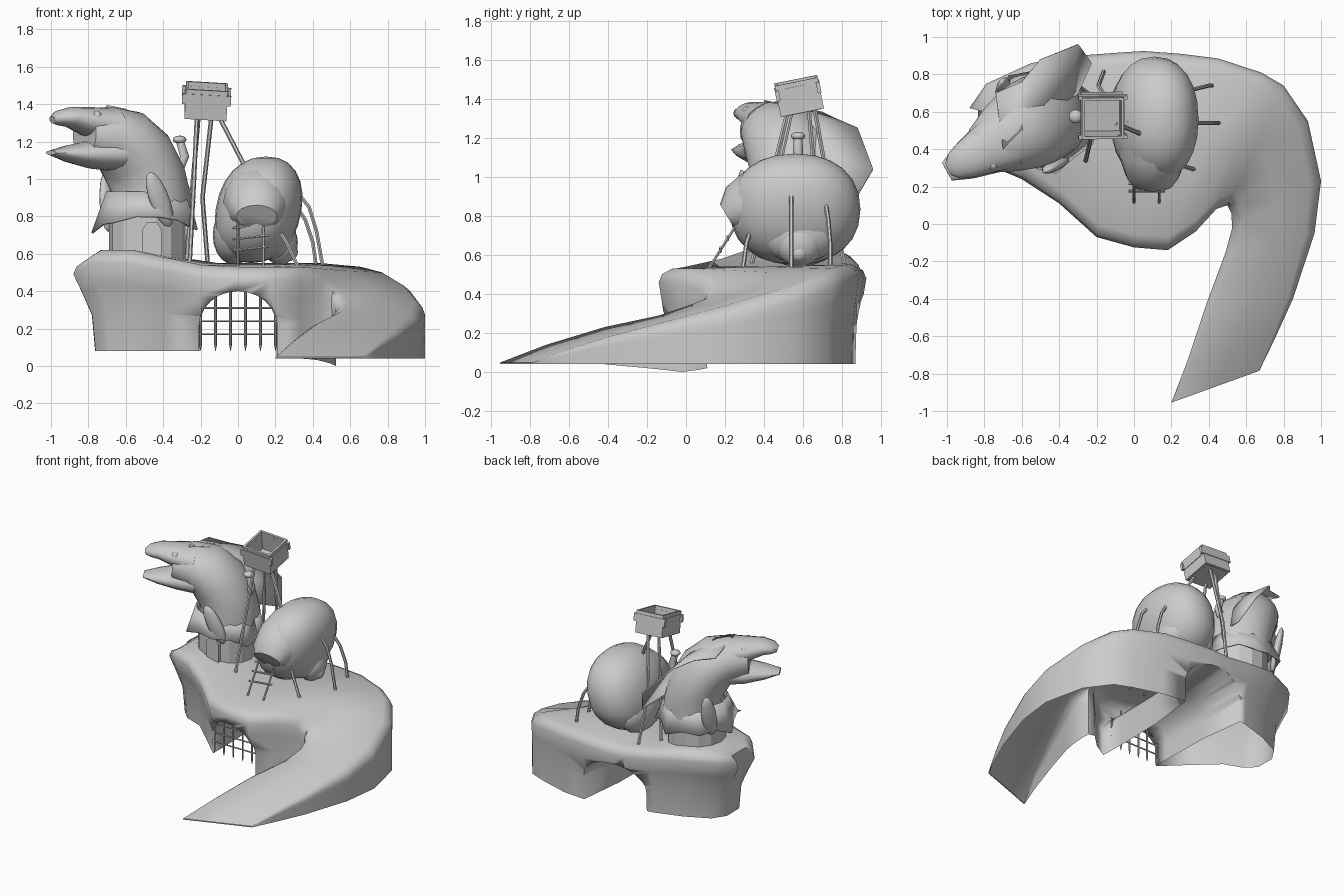
import bpy, bmesh, math
from mathutils import Vector, Matrix

cube = bpy.data.objects.get("Cube")
if cube:
    bpy.data.objects.remove(cube, do_unlink=True)

clay = bpy.data.materials.new("clay_grey")
clay.use_nodes = True
grey = (0.6, 0.6, 0.6, 1)
clay.diffuse_color = grey
clay.node_tree.nodes["Principled BSDF"].inputs["Base Color"].default_value = grey


def finish(name, bm, angle=40):
    bmesh.ops.recalc_face_normals(bm, faces=bm.faces[:])
    me = bpy.data.meshes.new(name)
    bm.to_mesh(me)
    bm.free()
    me.materials.append(clay)
    ob = bpy.data.objects.new(name, me)
    bpy.context.collection.objects.link(ob)
    bpy.ops.object.select_all(action='DESELECT')
    ob.select_set(True)
    bpy.context.view_layer.objects.active = ob
    bpy.ops.object.shade_smooth_by_angle(angle=math.radians(angle))
    return ob


def loft(name, rings, angle=40):
    """Skin a list of closed rings and cap both ends."""
    bm = bmesh.new()
    loops = [[bm.verts.new(p) for p in ring] for ring in rings]
    n = len(loops[0])
    for a, b in zip(loops, loops[1:]):
        for i in range(n):
            j = (i + 1) % n
            bm.faces.new((a[i], a[j], b[j], b[i]))
    bm.faces.new(loops[0][::-1])
    bm.faces.new(loops[-1])
    return finish(name, bm, angle)


def spine(name, stations, hint=(1, 0, 0), sides=16, angle=50):
    """Elliptical sections along a path: (point, half width, half height)."""
    pts = [Vector(s[0]) for s in stations]
    rings = []
    for k, (p, w, h) in enumerate(stations):
        t = (pts[min(k + 1, len(pts) - 1)] - pts[max(k - 1, 0)]).normalized()
        side = Vector(hint)
        side = (side - t * side.dot(t)).normalized()
        up = t.cross(side)
        rings.append([pts[k] + side * w * math.cos(a) + up * h * math.sin(a)
                      for a in (math.tau * i / sides for i in range(sides))])
    return loft(name, rings, angle)


def rod(name, pts, r=0.01, hint=(1, 0, 0)):
    return spine(name, [(p, r, r) for p in pts], hint, 6)


def ball(name, centre, size, rot=(0, 0, 0), seg=20):
    bm = bmesh.new()
    bmesh.ops.create_uvsphere(bm, u_segments=seg, v_segments=seg // 2, radius=1)
    turn = Matrix.LocRotScale(Vector(centre), None, None) @ \
        Matrix.Rotation(rot[2], 4, 'Z') @ Matrix.Rotation(rot[1], 4, 'Y') @ \
        Matrix.Rotation(rot[0], 4, 'X') @ Matrix.Diagonal((*size, 1))
    bm.transform(turn)
    return finish(name, bm, 60)


def box(name, centre, size, turn=Matrix.Identity(4)):
    bm = bmesh.new()
    bmesh.ops.create_cube(bm, size=1)
    bm.transform(turn @ Matrix.Translation(centre) @ Matrix.Diagonal((*size, 1)))
    return finish(name, bm, 20)


# Island and curling ramp: inner x, y, z, outer x, y, z, base inset, inner base z
track = [
    (-.88, .42, .56, -.88, .62, .56, .12, .08), (-.79, .32, .62, -.79, .75, .62, .11, .08),
    (-.60, .24, .62, -.55, .86, .62, .09, .08), (-.40, .11, .58, -.30, .90, .58, .06, .08),
    (-.20, -.07, .54, -.10, .915, .55, .05, .08), (0, -.125, .53, .05, .925, .55, .045, .07),
    (.18, -.14, .53, .25, .91, .55, .04, .05), (.33, -.04, .53, .45, .885, .55, .035, .04),
    (.44, .08, .49, .68, .81, .53, .03, .03), (.50, .10, .43, .80, .74, .50, .01, .02),
    (.52, .06, .38, .93, .55, .43, .0, .01), (.525, -.02, .34, 1.0, .23, .34, 0, 0),
    (.49, -.15, .29, .965, -.05, .27, 0, .015), (.39, -.42, .23, .85, -.40, .18, 0, .04),
    (.29, -.72, .14, .75, -.62, .11, 0, .04), (.20, -.955, .048, .67, -.785, .048, 0, .04)]
rings = []
for ix, iy, iz, ox, oy, oz, inset, base in track:
    a, b = Vector((ix, iy, 0)), Vector((ox, oy, 0))
    across = (b - a).normalized()

    def wall(p, z, low, d):
        if ix < -.5:
            d = (Vector((-.42, .5, 0)) - p).normalized()
        drop = min(.07, .22 * (z - low))
        up = lambda v, h: v + Vector((0, 0, h))
        return [up(p + d * inset, low), up(p + d * inset * .85, low + (z - low) * .4),
                up(p + d * inset * .4, low + (z - low) * .65),
                up(p, z - drop), up(p + d * drop * .25, z - drop * .4), up(p + d * drop, z)]
    left = wall(a, iz, base, across)
    right = wall(b, oz, .08 if ix < 0 else .04, -across)
    rings.append(left + [(left[-1] + right[-1]) / 2] + right[::-1])
island = loft("island", rings, 50)

# Arched tunnel cut through the island, then the underside left open
rings = []
for y, half in ((-.3, .215), (.1, .205), (.5, .215), (1.1, .29)):
    arc = [(half * math.cos(math.pi * i / 12), y, .22 + .18 * math.sin(math.pi * i / 12))
           for i in range(13)]
    rings.append([(half, y, -.2)] + arc + [(-half, y, -.2)])
cutter = loft("tunnel_cutter", rings)
cutter.hide_render = True
cutter.hide_viewport = True
cut = island.modifiers.new("tunnel", 'BOOLEAN')
cut.object = cutter
cut.solver = 'EXACT'
bpy.context.view_layer.update()
graph = bpy.context.evaluated_depsgraph_get()
bm = bmesh.new()
bm.from_object(island, graph)
bottom = [f for f in bm.faces if f.normal.z < -.8 and f.calc_center_median().z < .1]
bmesh.ops.delete(bm, geom=bottom, context='FACES')
island.modifiers.clear()
bm.to_mesh(island.data)
bm.free()
bpy.data.objects.remove(cutter, do_unlink=True)

# Portcullis
for i in range(6):
    x = -.2 + i * .08
    top = .3 if abs(x) > .15 else .4
    spine("gate_bar", [((x, 0, top), .007, .007), ((x, 0, .11), .007, .007),
                       ((x, 0, .08), .001, .001)], sides=6)
for z in (.17, .24, .31):
    rod("gate_crossbar", [(-.21, 0, z), (.21, 0, z)], .005, (0, 1, 0))

# Drum tower under the fish, with its door
hub = Vector((-.485, .56, 0))
spine("tower_drum", [(hub + Vector((0, 0, z)), .205, .205) for z in (.55, .84)], sides=14, angle=20)
door = [(-.05, .58), (.05, .58), (.05, .73), (.025, .77), (-.025, .77), (-.05, .73)]
loft("tower_door", [[(x - .46, y, z) for x, z in door] for y in (.345, .37)], 20)

# Fish body, jaws and eyes
facing = (.46, -.89, 0)
spine("fish_body", [((-.475, .57, .80), .235, .225), ((-.47, .57, .90), .235, .215),
                    ((-.485, .57, 1.0), .24, .20), ((-.545, .54, 1.12), .24, .20),
                    ((-.62, .50, 1.20), .225, .185), ((-.71, .45, 1.235), .19, .155),
                    ((-.82, .39, 1.24), .13, .125)], facing, 20)
spine("upper_jaw", [((-.68, .46, 1.29), .17, .09), ((-.80, .395, 1.305), .13, .08),
                    ((-.90, .34, 1.33), .10, .055), ((-.96, .31, 1.325), .075, .04),
                    ((-.99, .295, 1.315), .04, .02)], facing)
spine("lower_jaw", [((-.66, .46, 1.14), .18, .10), ((-.79, .40, 1.13), .14, .075),
                    ((-.91, .33, 1.135), .10, .045), ((-1.0, .28, 1.14), .055, .012)], facing)
for x, y in ((-.755, .315), (-.83, .48)):
    ball("fish_eye", (x, y, 1.335), (.028, .028, .028), seg=12)


def sheet(name, inner, outer):
    bm = bmesh.new()
    a, b = [[bm.verts.new(p) for p in row] for row in (inner, outer)]
    for i in range(len(a) - 1):
        bm.faces.new((a[i], a[i + 1], b[i + 1], b[i]))
    ob = finish(name, bm, 30)
    mod = ob.modifiers.new("thickness", 'SOLIDIFY')
    mod.thickness = .01
    mod.offset = 0
    return ob


# Jagged back fin and skirt of scales
sheet("back_fin",
      [(-.70, .40, 1.39), (-.60, .50, 1.37), (-.48, .58, 1.28), (-.37, .62, 1.13), (-.32, .66, .95)],
      [(-.74, .70, 1.33), (-.60, .76, 1.30), (-.50, .88, 1.25), (-.30, .96, 1.04), (-.23, .86, .87)])
inner, outer = [], []
for i in range(15):
    a = math.tau * i / 14
    out = .295 if i % 2 else .26
    drop = .02 + .09 * max(0, abs(math.cos(a)), math.sin(a)) ** 2 * (1 if i % 2 else .6)
    d = Vector((math.cos(a), math.sin(a), 0))
    inner.append(hub + d * .215 + Vector((0, 0, .93)))
    outer.append(hub + d * out + Vector((0, 0, .82 - drop)))
sheet("scale_skirt", inner, outer)

# Side fins
ball("front_side_fin", (-.42, .315, .89), (.055, .03, .16), (.1, -.4, .3), 14)
ball("back_side_fin", (-.70, .72, .88), (.055, .03, .17), (-.2, .2, .9), 14)

# Bent chimney
spine("chimney", [((-.36, .575, 1.04), .022, .022), ((-.31, .575, 1.06), .026, .026),
                  ((-.285, .575, 1.12), .026, .026), ((-.31, .575, 1.2), .022, .022)],
      (0, 1, 0), 10)
ball("chimney_cap", (-.312, .575, 1.21), (.037, .037, .022), seg=12)

# Shell house: body squared off and leaning, hooded mouth, side whorls
shell = ball("shell_body", (0, 0, 0), (1, 1, 1), seg=24)
for v in shell.data.vertices:
    x, y, z = (math.copysign(abs(c) ** .9, c) for c in v.co)
    v.co = (.11 + .23 * x + .04 * z, .56 + .335 * y, .835 + .285 * z)
spine("shell_mouth", [((.11, .56, .90), .20, .20), ((.10, .36, .87), .18, .18),
                      ((.10, .26, .83), .145, .13), ((.10, .21, .80), .11, .07)])
for x, z, rx, r in ((.19, .72, .12, .21), (.225, .66, .095, .12), (.27, .61, .05, .05),
                    (-.02, .70, .115, .22)):
    ball("shell_whorl", (x, .58, z), (rx, r, min(r, .16)))

# Shell props
for path in ([(.30, .54, .95), (.38, .54, .85), (.42, .54, .72), (.455, .54, .52)],
             [(.28, .71, .9), (.36, .73, .78), (.40, .74, .66), (.42, .74, .52)],
             [(.20, .34, .75), (.26, .31, .66), (.33, .29, .51)]):
    rod("shell_prop", path, .011, (0, 1, 0))

# Ladder up to the shell mouth
foot, head = Vector((0, .11, .52)), Vector((0, .30, .82))
for x in (0, .135):
    rod("ladder_rail", [foot + Vector((x, 0, 0)), head + Vector((x, 0, 0))], .008)
for k in (.35, .55, .75, .92):
    p = foot.lerp(head, k)
    rod("ladder_rung", [p + Vector((-.03, 0, -.008)), p + Vector((.165, 0, .012))], .007, (0, 1, 0))

# Tilted lookout box
tilt = Matrix.Translation((-.17, .58, 1.415)) @ Matrix.Rotation(.2, 4, 'X') @ Matrix.Rotation(.06, 4, 'Y')
box("lookout_floor", (0, 0, -.075), (.20, .20, .015), tilt)
for k in range(4):
    turn = tilt @ Matrix.Rotation(k * math.pi / 2, 4, 'Z')
    box("lookout_lower_wall", (0, -.105, -.035), (.225, .015, .09), turn)
    box("lookout_upper_wall", (0, -.107, .03), (.262 - .03 * (k % 2), .02, .055), turn)
    box("lookout_rim", (0, -.105, .067), (.225, .015, .03), turn)

# Lookout stilts
for path in ([(-.22, .52, 1.33), (-.235, .44, 1.0), (-.26, .33, .52)],
             [(-.14, .66, 1.35), (-.19, .74, .9), (-.16, .82, .52)],
             [(-.21, .63, 1.35), (-.24, .66, 1.0), (-.28, .70, .52)],
             [(-.10, .54, 1.33), (.04, .48, 1.06)]):
    rod("lookout_stilt", path, .012)
